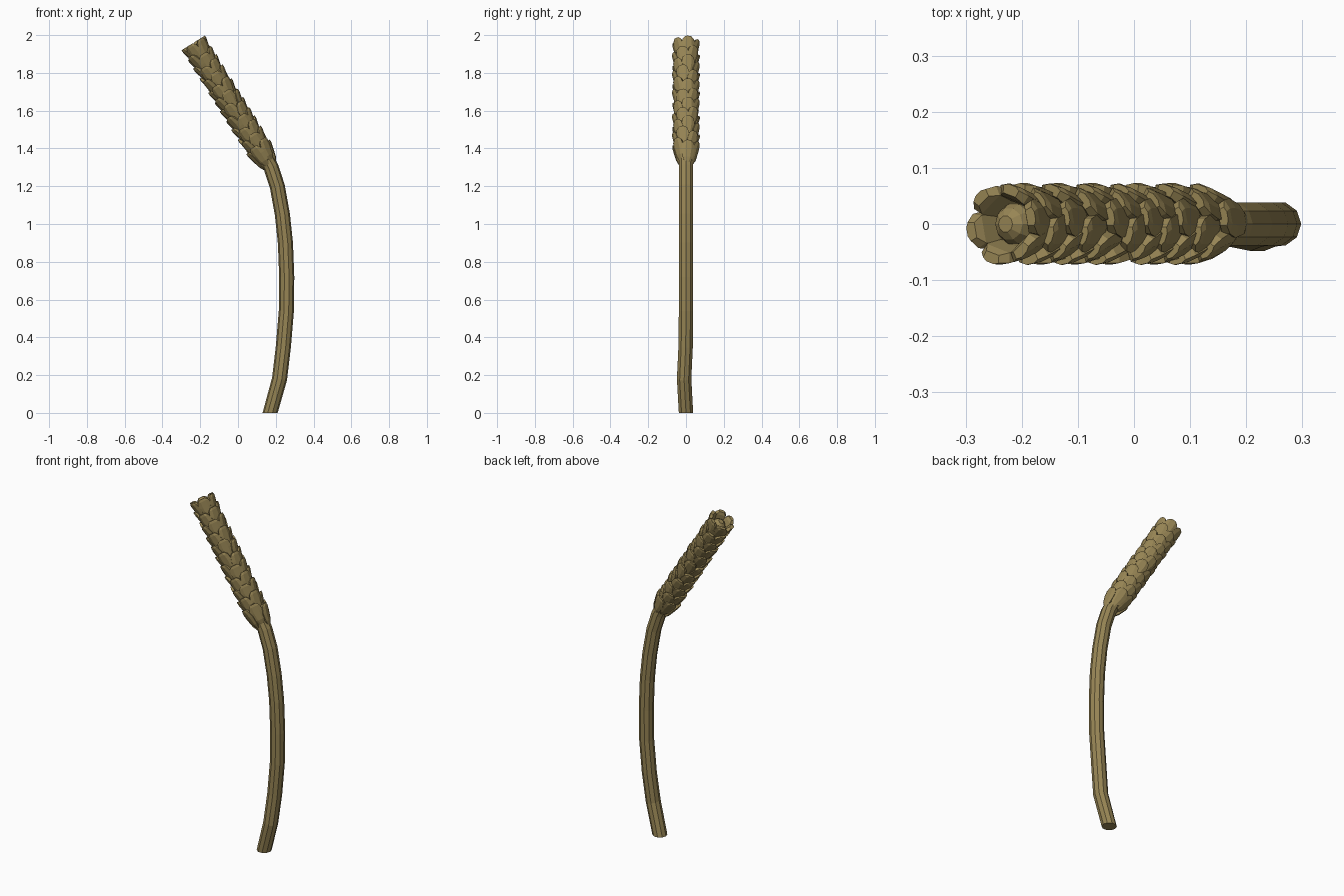
import bpy, bmesh, math
from mathutils import Vector, Matrix

if "Cube" in bpy.data.objects:
    bpy.data.objects.remove(bpy.data.objects["Cube"])

mat = bpy.data.materials.new("straw")
mat.diffuse_color = (0.31, 0.235, 0.09, 1)
mat.use_nodes = True
mat.node_tree.nodes["Principled BSDF"].inputs["Base Color"].default_value = mat.diffuse_color


def add_object(name, bm):
    bmesh.ops.recalc_face_normals(bm, faces=bm.faces)
    me = bpy.data.meshes.new(name)
    bm.to_mesh(me)
    bm.free()
    me.materials.append(mat)
    ob = bpy.data.objects.new(name, me)
    bpy.context.collection.objects.link(ob)
    return ob


def loft(bm, rings):
    loops = [[bm.verts.new(p) for p in r] for r in rings]
    n = len(loops[0])
    for a, b in zip(loops, loops[1:]):
        for i in range(n):
            j = (i + 1) % n
            bm.faces.new((a[i], a[j], b[j], b[i]))
    bm.faces.new(loops[0][::-1])
    bm.faces.new(loops[-1])


# Stem: ten-sided tube swept along a curved path, ending in a dome
path = [Vector(p) for p in [
    (0.17, 0, 0), (0.22, -0.01, 0.18), (0.24, -0.002, 0.35), (0.256, 0, 0.54),
    (0.258, 0, 0.72), (0.251, 0, 0.9), (0.235, 0, 1.05), (0.208, 0, 1.2),
    (0.175, 0, 1.3), (0.13, 0, 1.385), (-0.215, 0, 1.925),
    (-0.223, 0, 1.938), (-0.229, 0, 1.947)]]
radii = [0.04] * 10 + [0.037, 0.029, 0.015]
rings = []
for k, (p, r) in enumerate(zip(path, radii)):
    t = (path[min(k + 1, len(path) - 1)] - path[max(k - 1, 0)]).normalized()
    if k == 0:
        t = Vector((0, 0, 1))
    v = Vector((0, 1, 0))
    u = v.cross(t).normalized()
    rings.append([p + r * (math.cos(a) * u + math.sin(a) * v)
                  for a in (2 * math.pi * i / 10 for i in range(10))])
bm = bmesh.new()
loft(bm, rings)
add_object("stem", bm)

# Seed scales: cupped, blunt-tipped plates overlapping around the head
start, end = Vector((0.13, 0, 1.37)), Vector((-0.236, 0, 1.957))
axis = (end - start).normalized()
side = Vector((0, 1, 0))
up = side.cross(axis).normalized()
# height along axis, outer radius, half width, thickness
SECTIONS = [(-0.118, 0.040, 0.012, 0.008), (-0.09, 0.054, 0.027, 0.016),
            (-0.045, 0.066, 0.036, 0.022), (-0.012, 0.074, 0.031, 0.022),
            (0.002, 0.074, 0.017, 0.016)]


def scale(bm, centre, angle):
    out = math.cos(angle) * up + math.sin(angle) * side
    across = axis.cross(out)
    rings = []
    for h, r, w, th in SECTIONS:
        c = centre + axis * h
        pts = []
        for s in (-1, -0.45, 0.45, 1):
            pts.append(c + across * s * w + out * (r - 0.35 * w * s * s))
        for s in (0.8, -0.8):
            pts.append(c + across * s * w + out * (r - th - 0.2 * w))
        rings.append(pts)
    loft(bm, rings)


bm = bmesh.new()
ROWS, COUNT = 11, 6
length = (end - start).length
for k in range(ROWS):
    s = 0.055 + (length - 0.055) * k / (ROWS - 1)
    for i in range(COUNT):
        a = 2 * math.pi * (i + 0.5 * k) / COUNT + 0.2
        lift = 0.012 * (i % 3 - 1) if k < ROWS - 1 else 0
        scale(bm, start + axis * (s + lift), a)
add_object("seed_scales", bm)
